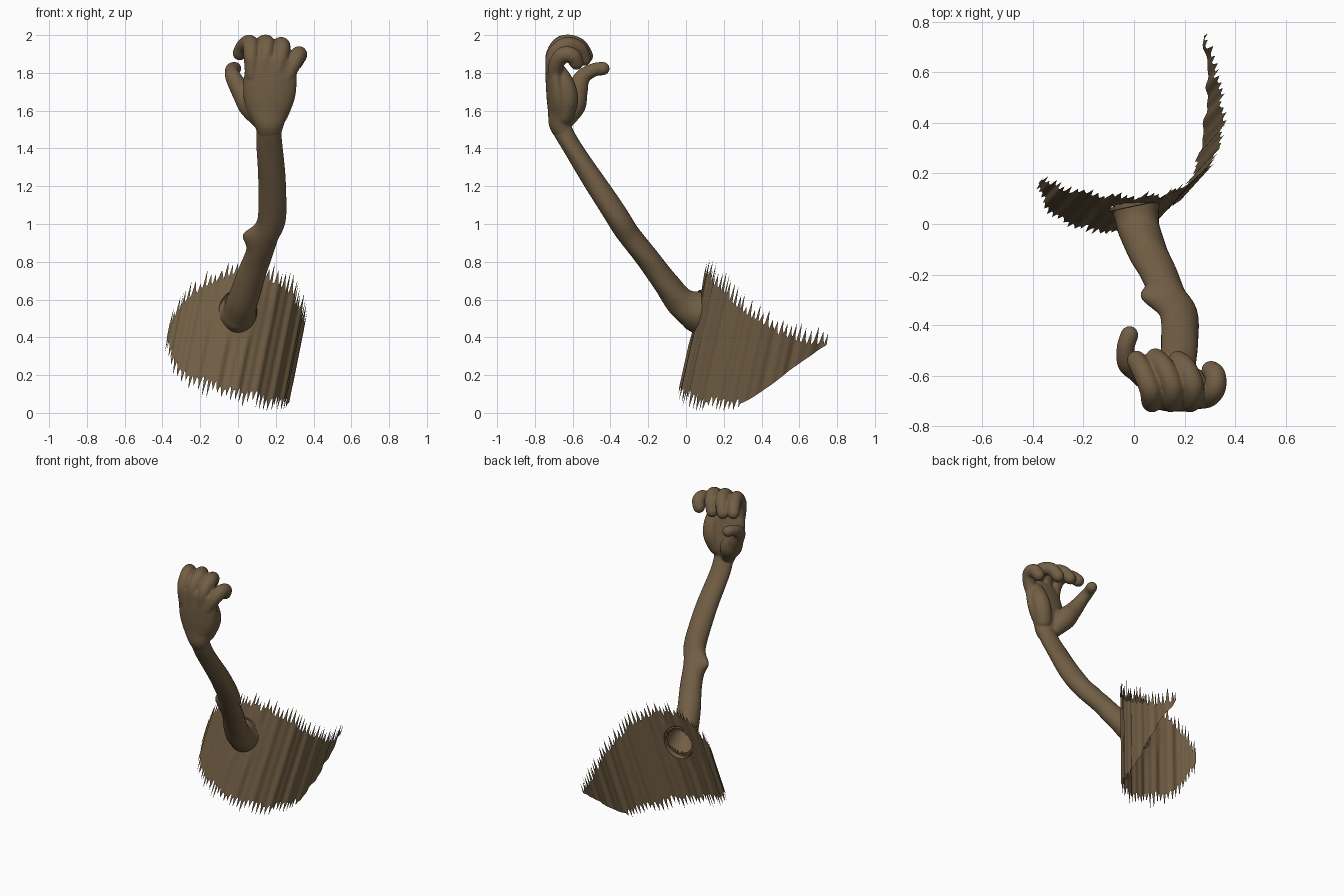
import bpy, bmesh, math, random
from mathutils import Vector

if "Cube" in bpy.data.objects:
    bpy.data.objects.remove(bpy.data.objects["Cube"])

random.seed(4)
brown = bpy.data.materials.new("bark_brown")
brown.diffuse_color = (0.17, 0.115, 0.06, 1)
brown.use_nodes = True
brown.node_tree.nodes["Principled BSDF"].inputs["Base Color"].default_value = brown.diffuse_color


def curve(pts, steps):
    """Catmull-Rom through tuples of any length."""
    n, out = len(pts), []
    for i in range(n - 1):
        a, b, c, d = pts[max(i - 1, 0)], pts[i], pts[i + 1], pts[min(i + 2, n - 1)]
        for k in range(steps):
            t = k / steps
            out.append([0.5 * (2 * q + (r - p) * t + (2 * p - 5 * q + 4 * r - s) * t * t
                               + (3 * q - p - 3 * r + s) * t ** 3)
                        for p, q, r, s in zip(a, b, c, d)])
    out.append(list(pts[-1]))
    return out


def finish(bm, name):
    mesh = bpy.data.meshes.new(name)
    for f in bm.faces:
        f.smooth = True
    bm.to_mesh(mesh)
    bm.free()
    mesh.materials.append(brown)
    ob = bpy.data.objects.new(name, mesh)
    bpy.context.collection.objects.link(ob)
    return ob


def tube(bm, pts, sides=20, steps=6, closed=True, wobble=0.0):
    """Loft ellipses along points (x, y, z, half width, half depth)."""
    path = curve(pts, steps)
    pos = [Vector(p[:3]) for p in path]
    secs = []
    for i, p in enumerate(path):
        t = (pos[min(i + 1, len(pos) - 1)] - pos[max(i - 1, 0)]).normalized()
        secs.append((pos[i], t, p[3], p[4]))
    if closed:  # rounded ends
        for end, sign in ((0, -1), (-1, 1)):
            c, t, a, b = secs[end]
            caps = [(c + t * sign * min(a, b) * math.sin(q), t, a * math.cos(q), b * math.cos(q))
                    for q in (0.4, 0.8, 1.15, 1.45)]
            secs = secs + caps if sign > 0 else caps[::-1] + secs
    rings = []
    for i, (c, t, a, b) in enumerate(secs):
        u = Vector((1, 0, 0))
        u = (u - t * u.dot(t)).normalized()
        v = t.cross(u)
        ring = []
        for k in range(sides):
            q = 2 * math.pi * k / sides
            w = 1 + wobble * math.sin(3 * q + i * 0.2) * math.sin(i * 0.17)
            ring.append(bm.verts.new(c + u * a * w * math.cos(q) + v * b * w * math.sin(q)))
        rings.append(ring)
    for r0, r1 in zip(rings, rings[1:]):
        for k in range(sides):
            m = (k + 1) % sides
            bm.faces.new((r0[k], r0[m], r1[m], r1[k]))
    if closed:
        bm.faces.new(rings[0][::-1])
        bm.faces.new(rings[-1])


# Arm: hollow tube that flares out of the bark
bm = bmesh.new()
tube(bm, [(0.002, 0.075, 0.535, 0.105, 0.118), (0.008, 0.045, 0.542, 0.09, 0.106),
          (0.022, -0.03, 0.59, 0.082, 0.08), (0.055, -0.11, 0.69, 0.077, 0.067),
          (0.095, -0.19, 0.80, 0.072, 0.062), (0.14, -0.29, 0.925, 0.07, 0.06),
          (0.178, -0.36, 1.03, 0.074, 0.062), (0.182, -0.47, 1.20, 0.073, 0.058),
          (0.168, -0.60, 1.40, 0.069, 0.05), (0.165, -0.655, 1.50, 0.066, 0.052),
          (0.165, -0.67, 1.55, 0.07, 0.05)], sides=36, steps=10, closed=False, wobble=0.03)
# Elbow knob swollen out of the arm
knob = Vector((0.07, -0.285, 0.935))
for v in bm.verts:
    d = (v.co - knob).length
    v.co += Vector((-0.95, 0.1, 0.2)) * 0.045 * math.exp(-(d / 0.05) ** 2)
finish(bm, "arm")

# Hand: palm, thumb and curled fingers fused into one skin
bm = bmesh.new()
tube(bm, [(0.165, -0.645, 1.48, 0.064, 0.05), (0.165, -0.668, 1.53, 0.08, 0.058),
          (0.162, -0.665, 1.60, 0.115, 0.066), (0.165, -0.675, 1.68, 0.138, 0.064),
          (0.172, -0.69, 1.78, 0.14, 0.054), (0.178, -0.70, 1.86, 0.125, 0.042)], sides=32)
# thumb with its fleshy base
tube(bm, [(0.12, -0.64, 1.55, 0.05, 0.05), (0.07, -0.60, 1.63, 0.07, 0.07),
          (0.02, -0.575, 1.70, 0.055, 0.055), (-0.024, -0.55, 1.775, 0.043, 0.043),
          (-0.033, -0.49, 1.815, 0.036, 0.036), (-0.018, -0.44, 1.823, 0.036, 0.036)])
# heel of the palm on the little finger side
tube(bm, [(0.21, -0.645, 1.58, 0.055, 0.055), (0.235, -0.63, 1.66, 0.06, 0.06),
          (0.245, -0.645, 1.74, 0.055, 0.055), (0.24, -0.68, 1.81, 0.045, 0.045)])
fingers = [
    [(0.075, -0.70, 1.79), (0.07, -0.703, 1.89), (0.065, -0.655, 1.955), (0.035, -0.585, 1.945), (0.01, -0.54, 1.905)],
    [(0.14, -0.705, 1.80), (0.148, -0.70, 1.90), (0.152, -0.645, 1.957), (0.12, -0.57, 1.945), (0.085, -0.53, 1.89)],
    [(0.21, -0.705, 1.80), (0.228, -0.70, 1.89), (0.233, -0.64, 1.945), (0.205, -0.57, 1.93), (0.175, -0.54, 1.875)],
    [(0.26, -0.695, 1.78), (0.295, -0.685, 1.85), (0.32, -0.65, 1.895), (0.322, -0.60, 1.89), (0.305, -0.58, 1.855)]]
for f in fingers:
    tube(bm, [(*p, r, r) for p, r in zip(f, (0.038, 0.041, 0.044, 0.042, 0.039))])
bmesh.ops.recalc_face_normals(bm, faces=bm.faces)
hand = finish(bm, "hand")
fuse = hand.modifiers.new("fuse", 'REMESH')
fuse.mode, fuse.voxel_size, fuse.use_smooth_shade = 'VOXEL', 0.006, True
soft = hand.modifiers.new("soften", 'SMOOTH')
soft.factor, soft.iterations = 0.5, 8

# Bark: leaning curved sheet with splintered edges (x, y, bottom, top)
outline = [(-0.37, 0.17, 0.40, 0.47), (-0.325, 0.105, 0.28, 0.60), (-0.22, 0.06, 0.19, 0.69),
           (-0.10, 0.035, 0.15, 0.75), (0.02, 0.04, 0.11, 0.75), (0.13, 0.08, 0.09, 0.72),
           (0.235, 0.16, 0.06, 0.66), (0.30, 0.26, 0.06, 0.57), (0.335, 0.37, 0.05, 0.51),
           (0.34, 0.50, 0.14, 0.44), (0.325, 0.62, 0.25, 0.40), (0.287, 0.757, 0.36, 0.39)]
STEPS, ROWS = 14, 24
cols = curve(outline, STEPS)
hole = Vector((0.002, 0.063, 0.537))
bm = bmesh.new()
grid = []
for i, (x, y, lo, hi) in enumerate(cols):
    a, b = cols[max(i - 1, 0)], cols[min(i + 1, len(cols) - 1)]
    n = Vector((b[1] - a[1], a[0] - b[0], 0)).normalized()
    ridge = 0.005 * math.sin(i * 0.45) + 0.003 * math.sin(i * 0.95 + 1)
    tooth = (lambda: random.uniform(0.015, 0.075)) if i % 3 == 0 else (lambda: -random.uniform(0, 0.035))
    hi += tooth()
    if i < 8 * STEPS:
        lo = max(0.01, lo - tooth())
    column = []
    for j in range(ROWS + 1):
        z = lo + (hi - lo) * j / ROWS
        p = Vector((x + 0.2 * (z - 0.42), y + 0.22 * (z - 0.42), z))
        calm = min(1, max(0, (p - hole).length - 0.1) / 0.1)
        column.append(bm.verts.new(p + n * ridge * calm))
    grid.append(column)
for c0, c1 in zip(grid, grid[1:]):
    for j in range(ROWS):
        quad = (c0[j], c1[j], c1[j + 1], c0[j + 1])
        mid = sum((v.co for v in quad), Vector()) / 4
        if (mid - hole).length > 0.09:  # opening behind the arm
            bm.faces.new(quad)
bmesh.ops.delete(bm, geom=[v for v in bm.verts if not v.link_faces], context='VERTS')
finish(bm, "bark_sheet")
